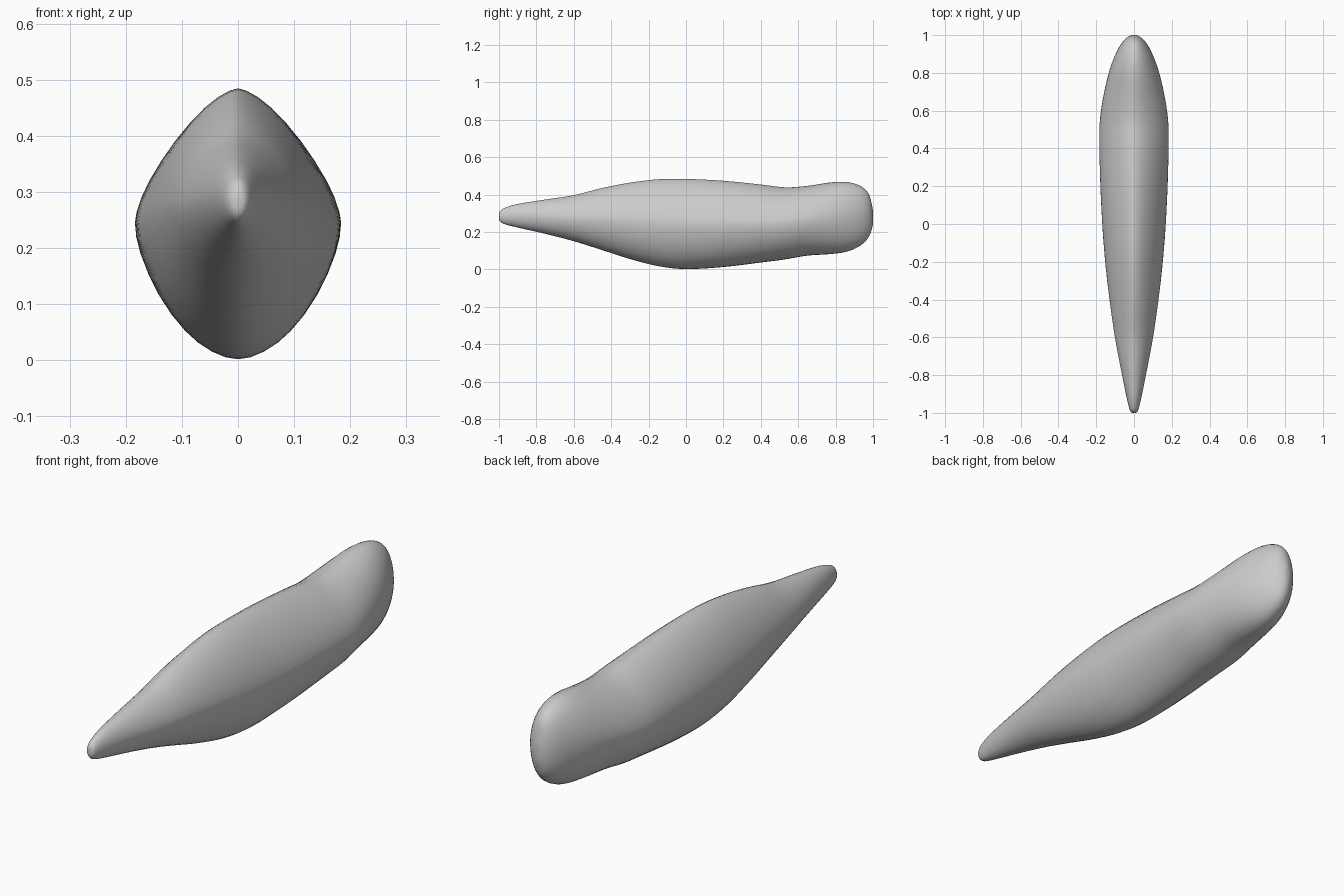
import bpy, bmesh, math

if "Cube" in bpy.data.objects:
    bpy.data.objects.remove(bpy.data.objects["Cube"])

# Stations along the body: y, bottom z, top z, half width
STATIONS = [
    (-1.0, .268, .298, .010), (-.993, .255, .313, .018), (-.97, .242, .329, .027),
    (-.9, .224, .350, .043), (-.75, .190, .374, .073), (-.6, .151, .397, .101),
    (-.45, .104, .435, .123), (-.3, .056, .464, .142), (-.15, .018, .482, .157),
    (0, .002, .484, .168), (.2, .013, .474, .178), (.4, .037, .454, .183),
    (.53, .054, .439, .182), (.65, .074, .447, .167), (.78, .083, .466, .139),
    (.87, .098, .466, .110), (.94, .133, .442, .077), (.978, .175, .402, .048),
    (.995, .220, .340, .024), (1.0, .245, .310, .010),
]
SEGMENTS, STEPS = 40, 4


def catmull(a, b, c, d, t):
    return [0.5 * (2 * q + (r - p) * t + (2 * p - 5 * q + 4 * r - s) * t * t
                   + (3 * q - p - 3 * r + s) * t ** 3) for p, q, r, s in zip(a, b, c, d)]


def smooth_stations():
    n = len(STATIONS)
    for i in range(n - 1):
        pts = [STATIONS[min(max(i + k, 0), n - 1)] for k in (-1, 0, 1, 2)]
        for j in range(STEPS):
            yield catmull(*pts, j / STEPS)
    yield STATIONS[-1]


def power(v, e):
    return math.copysign(abs(v) ** e, v)


def ring(bm, y, bottom, top, width):
    # Section: crest pinched along the top, rounder belly, rounder near the ends
    mid, half = (top + bottom) / 2, (top - bottom) / 2
    verts = []
    for k in range(SEGMENTS):
        a = 2 * math.pi * k / SEGMENTS
        c, s = math.cos(a), math.sin(a)
        sharp = 1.52 if s > 0 else 1.8
        p = sharp + (2 - sharp) * abs(y) ** 3
        verts.append(bm.verts.new((width * power(c, 2 / p), y, mid + half * power(s, 2 / p))))
    return verts


# Body: one continuous loft with closed tips
bm = bmesh.new()
rings = [ring(bm, *st) for st in smooth_stations()]
for a, b in zip(rings, rings[1:]):
    for k in range(SEGMENTS):
        m = (k + 1) % SEGMENTS
        bm.faces.new((a[k], a[m], b[m], b[k]))
bm.faces.new(rings[0])
bm.faces.new(rings[-1])
bmesh.ops.recalc_face_normals(bm, faces=bm.faces)
for f in bm.faces:
    f.smooth = True
mesh = bpy.data.meshes.new("tapered_body")
bm.to_mesh(mesh)
bm.free()
bpy.context.collection.objects.link(bpy.data.objects.new("tapered_body", mesh))
